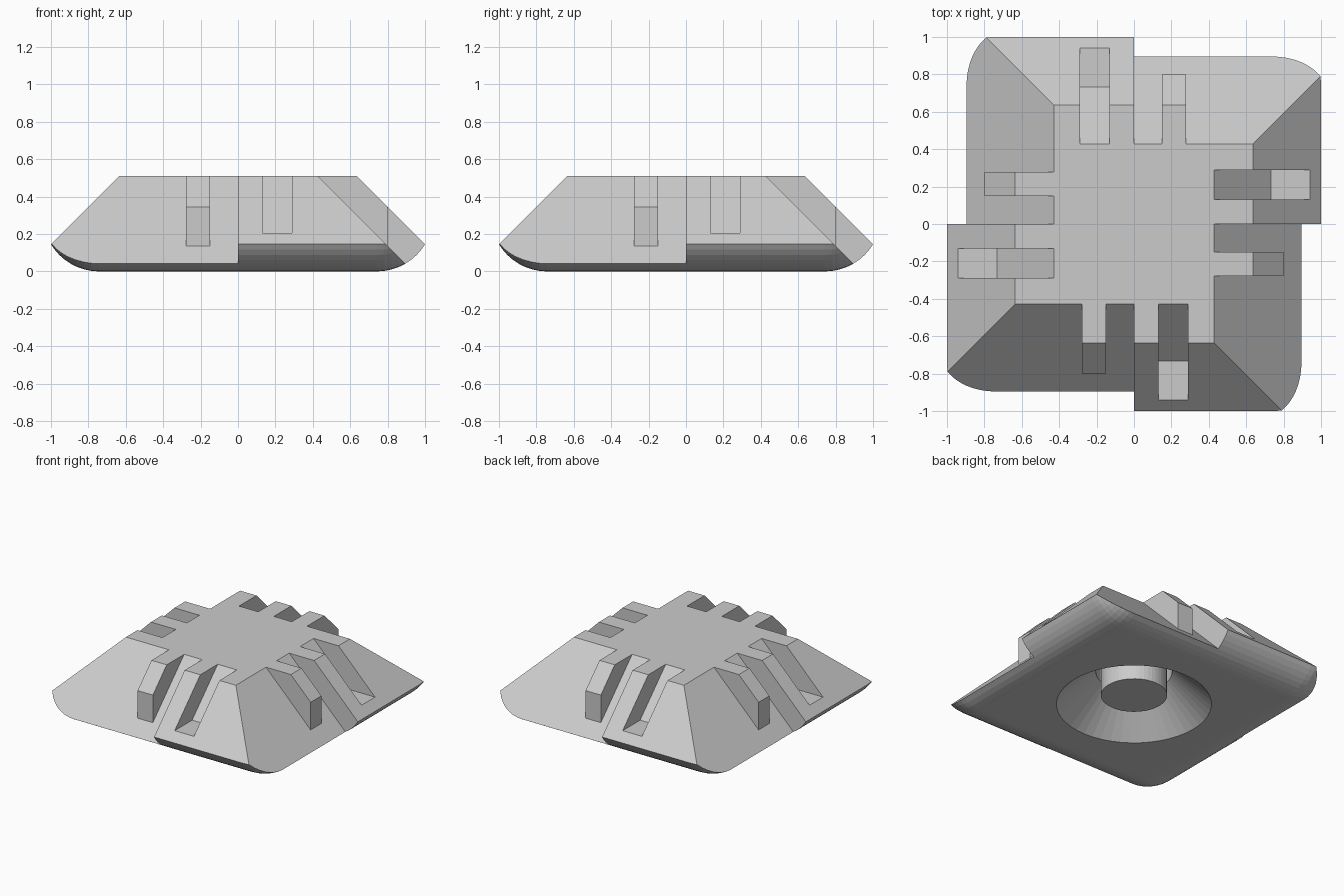
import bpy, bmesh
from math import cos, sin, pi, radians
from mathutils import Matrix

if "Cube" in bpy.data.objects:
    bpy.data.objects.remove(bpy.data.objects["Cube"])

TOP = 0.51          # height of the flat top
OUTER = 1.145       # |y| + z on the raised half of each side
INNER = 0.937       # |y| + z on the recessed half of each side


def make_object(name, bm):
    bmesh.ops.recalc_face_normals(bm, faces=bm.faces)
    mesh = bpy.data.meshes.new(name)
    bm.to_mesh(mesh)
    bm.free()
    obj = bpy.data.objects.new(name, mesh)
    bpy.context.collection.objects.link(obj)
    return obj


def loft(bm, rings, close=False):
    """Skin successive rings of points, capped or joined end to end."""
    vr = [[bm.verts.new(p) for p in ring] for ring in rings]
    n = len(vr[0])
    pairs = list(zip(vr, vr[1:])) + ([(vr[-1], vr[0])] if close else [])
    for a, b in pairs:
        for i in range(n):
            j = (i + 1) % n
            bm.faces.new((a[i], a[j], b[j], b[i]))
    if not close:
        bm.faces.new(vr[0])
        bm.faces.new(vr[-1])


def four_sides(name, profile, x0, x1):
    """Extrude a (y, z) profile along x and repeat it on all four sides."""
    bm = bmesh.new()
    for k in range(4):
        rot = Matrix.Rotation(k * pi / 2, 4, 'Z')
        part = bmesh.new()
        loft(part, [[(x, y, z) for y, z in profile] for x in (x0, x1)])
        part.transform(rot)
        tmp = bpy.data.meshes.new("tmp")
        part.to_mesh(tmp)
        part.free()
        bm.from_mesh(tmp)
        bpy.data.meshes.remove(tmp)
    return make_object(name, bm)


def combine(body, tool, operation):
    mod = body.modifiers.new(operation.lower(), 'BOOLEAN')
    mod.object, mod.operation, mod.solver = tool, operation, 'EXACT'
    bpy.context.view_layer.objects.active = body
    bpy.ops.object.modifier_apply(modifier=mod.name)
    bpy.data.objects.remove(tool)


# Pinwheel body: each side is half raised, half recessed, sloping at 45 degrees
def pinwheel_ring(z):
    a, b = OUTER - z, INNER - z
    pts = []
    for k in range(4):
        c, s = cos(k * pi / 2), sin(k * pi / 2)
        pts += [(x * c - y * s, x * s + y * c, z) for x, y in ((0, -a), (b, -a), (b, 0))]
    return pts


bm = bmesh.new()
loft(bm, [pinwheel_ring(-0.05), pinwheel_ring(TOP)])
body = make_object("connector_body", bm)

# Locking pegs on the recessed halves
pegs = four_sides("locking_pegs", [
    (-0.35, TOP), (TOP - OUTER, TOP), (-0.8, OUTER - 1.6 + 0.8), (-0.8, 0.135), (-0.35, 0.135)],
    -0.277, -0.15)
combine(body, pegs, 'UNION')

# Matching grooves in the raised halves
grooves = four_sides("groove_cutter", [
    (TOP - INNER, TOP), (TOP - INNER, 0.7), (-1.2, 0.7), (-1.2, 0.205), (0.205 - INNER, 0.205)],
    0.13, 0.29)
combine(body, grooves, 'DIFFERENCE')

# Rounded underside
bm = bmesh.new()
bmesh.ops.create_cube(bm, size=2.086)
bmesh.ops.translate(bm, verts=bm.verts, vec=(0, 0, 1.043))
bmesh.ops.bevel(bm, geom=bm.edges[:], offset=0.3, segments=12, profile=0.5, affect='EDGES')
combine(body, make_object("rounded_block", bm), 'INTERSECT')

# Conical socket in the underside, leaving a central pin
N = 48
profile = [(0.63, -0.1), (0.53, 0), (0.26, 0.25), (0.26, 0.4), (0.226, 0.4), (0.226, 0.07)]
rings = [[(r * cos(2 * pi * i / N), r * sin(2 * pi * i / N), z) for i in range(N)]
         for r, z in profile]
bm = bmesh.new()
loft(bm, rings)
combine(body, make_object("socket_cutter", bm), 'DIFFERENCE')

# Merge coplanar fragments left by the cuts
bm = bmesh.new()
bm.from_mesh(body.data)
bmesh.ops.remove_doubles(bm, verts=bm.verts, dist=1e-5)
bmesh.ops.dissolve_limit(bm, angle_limit=radians(0.2), verts=bm.verts, edges=bm.edges)
bm.to_mesh(body.data)
bm.free()
